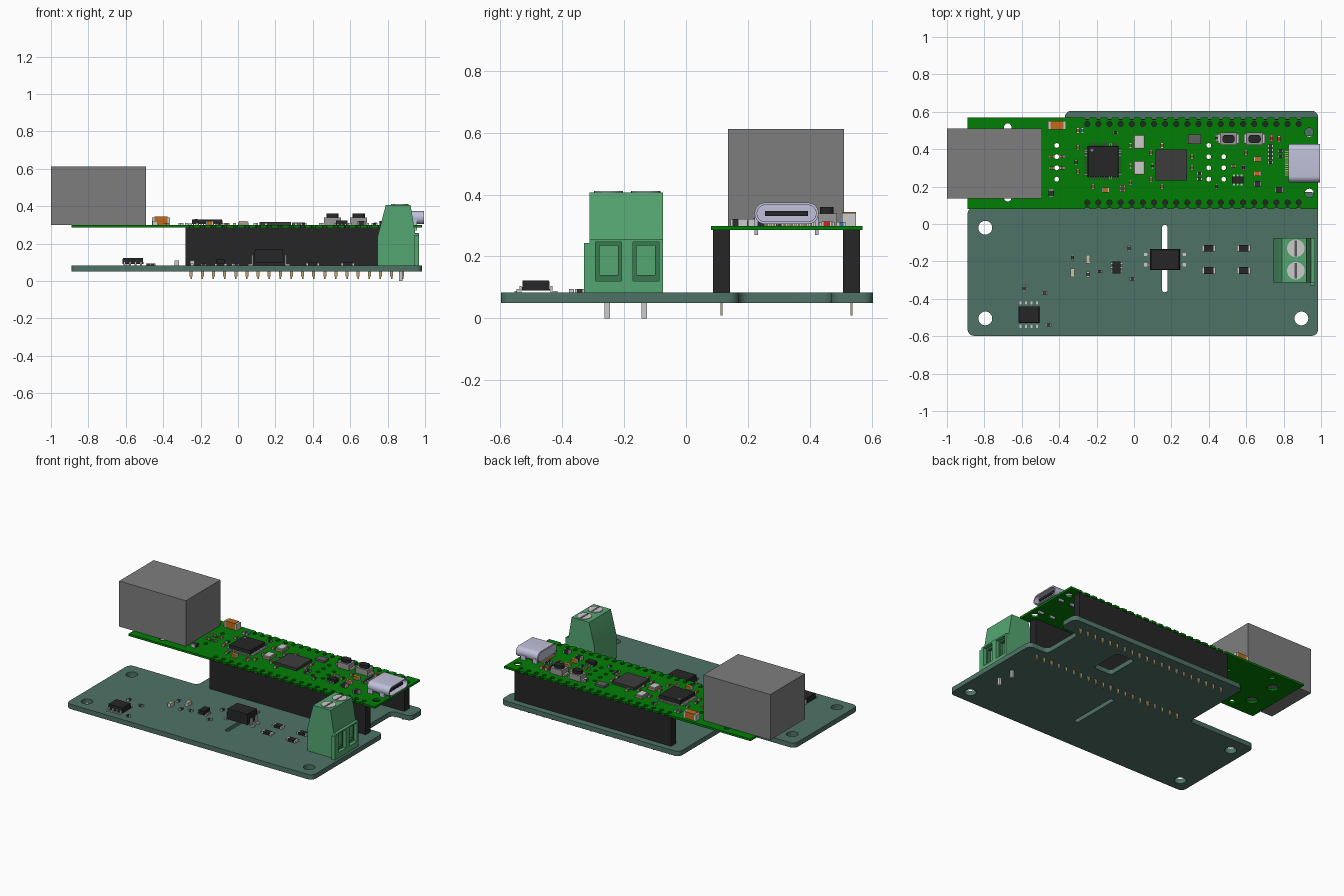
import bpy, bmesh, math
from mathutils import Vector, Matrix

if "Cube" in bpy.data.objects:
    bpy.data.objects.remove(bpy.data.objects["Cube"])

def material(rgb):
    name = "mat_%d_%d_%d" % rgb
    m = bpy.data.materials.get(name) or bpy.data.materials.new(name)
    m.diffuse_color = [(c / 255) ** 2.2 for c in rgb] + [1]
    m.use_nodes = True
    m.node_tree.nodes["Principled BSDF"].inputs["Base Color"].default_value = m.diffuse_color
    return m

def finish(name, bm, color):
    bmesh.ops.recalc_face_normals(bm, faces=bm.faces)
    me = bpy.data.meshes.new(name)
    bm.to_mesh(me)
    bm.free()
    me.materials.append(material(color))
    ob = bpy.data.objects.new(name, me)
    bpy.context.collection.objects.link(ob)
    return ob

def boxes(name, color, items, taper=1.0):
    """Boxes given as (x, y, bottom z, width, depth, height); the top may taper."""
    bm = bmesh.new()
    for x, y, z, w, d, h in items:
        new = bmesh.ops.create_cube(bm, size=1)["verts"]
        for v in new:
            k = taper if v.co.z > 0 else 1
            v.co = (x + v.co.x * w * k, y + v.co.y * d * k, z + (v.co.z + .5) * h)
    return finish(name, bm, color)

def discs(name, color, items, seg=24):
    bm = bmesh.new()
    for x, y, z, r, h in items:
        bmesh.ops.create_cone(bm, cap_ends=True, segments=seg, radius1=r, radius2=r, depth=h,
                              matrix=Matrix.Translation((x, y, z + h / 2)))
    return finish(name, bm, color)

def plate(name, color, loops, h0, h1, axis="z"):
    """Outline with holes, extruded from h0 to h1 along an axis."""
    cu = bpy.data.curves.new("outline", "CURVE")
    cu.dimensions, cu.fill_mode, cu.extrude = "2D", "BOTH", (h1 - h0) / 2
    for loop in loops:
        s = cu.splines.new("POLY")
        s.points.add(len(loop) - 1)
        for p, q in zip(s.points, loop):
            p.co = (q[0], q[1], 0, 1)
        s.use_cyclic_u = True
    tmp = bpy.data.objects.new("outline", cu)
    bpy.context.collection.objects.link(tmp)
    me = bpy.data.meshes.new_from_object(tmp.evaluated_get(bpy.context.evaluated_depsgraph_get()))
    bpy.data.objects.remove(tmp)
    bm = bmesh.new()
    bm.from_mesh(me)
    bmesh.ops.remove_doubles(bm, verts=bm.verts, dist=1e-5)
    for v in bm.verts:
        a, b, h = v.co.x, v.co.y, v.co.z + (h0 + h1) / 2
        v.co = {"z": (a, b, h), "y": (a, h, b), "x": (h, a, b)}[axis]
    return finish(name, bm, color)

def circle(x, y, r, n=16):
    return [(x + r * math.cos(2 * math.pi * i / n), y + r * math.sin(2 * math.pi * i / n)) for i in range(n)]

def fillet(pts, r, n=5):
    out = []
    for i, p in enumerate(pts):
        p = Vector(p)
        u = (Vector(pts[i - 1]) - p).normalized()
        v = (Vector(pts[(i + 1) % len(pts)]) - p).normalized()
        for k in range(n + 1):
            t = k / n * math.pi / 2
            out.append(tuple(p + (u + v) * r - (v * math.cos(t) + u * math.sin(t)) * r))
    return out

def rect(x0, x1, y0, y1):
    return [(x0, y0), (x1, y0), (x1, y1), (x0, y1)]

BASE, GREEN, BLACK, GREY = (80, 114, 103), (8, 125, 14), (42, 42, 44), (125, 125, 125)
TERM, GOLD, SILVER, BEIGE = (86, 165, 112), (190, 165, 115), (190, 190, 188), (205, 190, 160)
ORANGE, USB = (190, 105, 35), (190, 192, 216)
ZB, ZG = .083, .299                       # top of the lower and upper boards
PINS = [-.25 + .0595 * i for i in range(20)]
ROWS = (.115, .535)

# lower board with notches, slot, window and mounting holes
outline = fillet([(-.89, -.598), (.985, -.598), (.985, .17), (.84, .17), (.84, .47), (.985, .47),
                  (.985, .605), (-.37, .605), (-.37, .09), (-.89, .09)], .035)
plate("lower_board", BASE, [outline, fillet(rect(.15, .18, -.365, -.005), .0149),
      fillet(rect(.37, .51, .22, .445), .02)] +
      [circle(x, y, .037, 24) for x, y in ((-.795, -.02), (-.795, -.505), (.895, -.505))], .05, ZB)

# upper board with castellated edges and drilled holes
def scallops(y, s):
    return [(x - s * .013 * math.cos(math.pi * k / 4), y + s * .013 * math.sin(math.pi * k / 4))
            for x in PINS[::s] for k in range(5)]
edge = ([(-.89, .08)] + scallops(.08, 1) + [(.985, .08), (.985, .57)] + scallops(.57, -1) + [(-.89, .57)])
drills = [circle(x, y, .014, 10) for x in PINS for y in ROWS]
drills += [circle(x, .24 + .06 * i, .013, 12) for x, n in ((-.413, 4), (.4, 4), (.48, 3)) for i in range(n)]
drills += [circle(x, y, r) for x, r, ys in ((.937, .024, (.165, .49)), (-.675, .02, (.14, .518)),
                                           (-.76, .035, (.225, .425))) for y in ys]
plate("upper_board", GREEN, [edge] + drills, .285, ZG)

# header strips and their pins
boxes("headers", BLACK, [((PINS[0] + PINS[-1]) / 2, y, ZB, 1.19, .055, .202) for y in ROWS])
boxes("header_pins", GOLD, [(x, y, z, w, .007, .05 - z) for x in PINS for y in ROWS
                            for z, w in ((.025, .016), (.01, .008))])

# network jack block
boxes("network_jack", GREY, [(-.745, .323, ZG, .508, .375, .313)])

# screw terminal: body, front frame with two wire openings, key strip, screws, legs
TY = (-.25, -.13)
plate("terminal_body", TERM, [[(.747, ZB), (.747, .24), (.79, .407), (.922, .407), (.947, .257),
                               (.92, .257), (.92, ZB)]], -.312, -.074, "y")
plate("terminal_front", TERM, [rect(-.312, -.074, ZB, .257)] +
      [rect(y - .042, y + .042, .12, .247) for y in TY], .92, .968, "x")
boxes("terminal_key", TERM, [(.955, -.32, ZB, .026, .018, .16)])
plate("wire_guides", (60, 120, 80), [loop for y in TY for loop in
      (rect(y - .042, y + .042, .12, .247), rect(y - .03, y + .03, .14, .235))], .92, .945, "x")
discs("terminal_screws", SILVER, [(.865, y, .395, .047, .016) for y in TY])
boxes("screw_slots", (90, 90, 90), [(.865, y, .409, .014, .085, .003) for y in TY])
boxes("terminal_legs", SILVER, [(.87, y - .005, 0, .018, .018, .06) for y in TY])

# isolator straddling the slot
boxes("isolator_body", BLACK, [(.165, -.19, .1, .16, .112, .07)], .93)
boxes("isolator_legs", SILVER, [(.165 + s * o, y, z, w, .018, h) for s in (-1, 1) for y in (-.217, -.163)
                                for o, z, w, h in ((.099, ZB, .026, .008), (.09, ZB, .008, .055))])

# eight-leg chip
boxes("eight_leg_chip", BLACK, [(-.562, -.485, .09, .113, .09, .033)], .95)
boxes("eight_leg_chip_legs", SILVER, [(-.607 + .0297 * i, -.485 + s * o, z, .011, d, h)
      for i in range(4) for s in (-1, 1) for o, z, d, h in ((.06, ZB, .02, .006), (.05, ZB, .007, .022))])

# lower board small parts
boxes("small_chip", BLACK, [(-.093, -.232, .09, .042, .065, .026)])
boxes("small_chip_legs", SILVER, [(-.093 + s * .026, -.232 + o, ZB, .014, .01, .012)
                                  for s in (-1, 1) for o in (-.02, 0, .02)])
RES = [(x, y) for x in (.4, .587) for y in (-.13, -.248)]
boxes("resistors", BLACK, [(x, y, ZB, .05, .036, .015) for x, y in RES])
boxes("resistor_ends", SILVER, [(x + s * .031, y, ZB, .012, .036, .014) for x, y in RES for s in (-1, 1)])
CAPS = [(-.328, -.26), (-.245, -.188)]
boxes("ceramic_caps", BEIGE, [(x, y, ZB, .022, .026, .025) for x, y in CAPS])
boxes("ceramic_cap_ends", SILVER, [(x, y + s * .018, ZB, .023, .01, .026) for x, y in CAPS for s in (-1, 1)])
TINY = [(-.328, -.18, 0), (-.245, -.27, 0), (-.183, -.253, 1), (-.027, -.13, 0), (-.01, -.293, 1),
        (-.588, -.343, 0), (-.478, -.37, 1), (-.455, -.54, 1)]
def passives(name, color, items, z, l=.018, d=.016, h=.012):
    def swap(a, b, r):
        return (a, b) if r else (b, a)
    boxes(name, color, [(x, y, z, *swap(l, d, r), h) for x, y, r in items])
    ends = []
    for x, y, r in items:
        for s in (-1, 1):
            ox, oy = swap(s * (l / 2 + .003), 0, r)
            ends.append((x + ox, y + oy, z, *swap(.006, d, r), h))
    boxes(name + "_ends", SILVER, ends)
passives("tiny_passives", (60, 55, 52), TINY, ZB)

# leaded square chip with pins on four sides
boxes("square_chip", BLACK, [(-.165, .335, .306, .165, .165, .024)], .97)
boxes("square_chip_pins", SILVER, [p for i in range(12) for s in (-1, 1) for o in [-.072 + .0131 * i]
      for p in ((-.165 + o, .335 + s * .091, ZG, .006, .02, .009),
                (-.165 + s * .091, .335 + o, ZG, .02, .006, .009))])
discs("chip_dot", GREY, [(-.225, .395, .3295, .008, .001)], 12)

# leadless processor, memory and regulator chips
boxes("processor_chip", (62, 62, 64), [(.2, .315, ZG, .168, .165, .018)])
boxes("memory_chip", (95, 95, 95), [(.323, .453, ZG, .07, .05, .014)])
boxes("regulator_chip", BLACK, [(.555, .235, ZG, .062, .036, .024)])
boxes("regulator_legs", SILVER, [(.535 + .02 * i, .235 + s * .022, ZG, .009, .014, .008)
                                 for i in range(3) for s in (-1, 1)])

# crystals
XT = [(.028, .44), (.028, .3)]
boxes("crystal_base", (160, 150, 125), [(x, y, ZG, .056, .072, .014) for x, y in XT])
boxes("crystal_lid", SILVER, [(x, y, ZG + .014, .046, .062, .008) for x, y in XT])

# large orange capacitor
boxes("large_cap", ORANGE, [(-.412, .527, ZG, .07, .045, .045)])
boxes("large_cap_ends", SILVER, [(-.412 + s * .042, .527, ZG, .014, .045, .042) for s in (-1, 1)])

# push buttons
BT = [(.505, .455), (.645, .455)]
boxes("button_body", (150, 150, 150), [(x, y, ZG, .09, .066, .04) for x, y in BT])
boxes("button_feet", SILVER, [(x + s * .05, y, ZG, .012, .05, .012) for x, y in BT for s in (-1, 1)])
for x, y in BT:
    plate("button_cap", BLACK, [fillet(rect(x - .033, x + .033, y - .022, y + .022), .018)], .338, .36)

# connector shell, tongue, feet and contacts
def pill(i):
    return fillet(rect(.222 + i, .428 - i, .305 + i, .374 - i), .033 - i, 8)
plate("usb_shell", USB, [pill(0), pill(.008)], .83, .995, "x")
plate("usb_back", USB, [pill(.004)], .826, .85, "x")
boxes("usb_tongue", BLACK, [(.915, .325, .331, .13, .14, .016)])
boxes("usb_feet", USB, [(x, .325 + s * .098, .27, .035, .012, .06) for x in (.85, .94) for s in (-1, 1)])
boxes("usb_contacts", GOLD, [(.82, .262 + .0115 * i, ZG, .024, .006, .008) for i in range(12)])

# upper board small parts
BR, BK = (125, 85, 55), (50, 50, 55)
passives("brown_caps", BR, [(x, y, r) for x, r, ys in ((-.44, 1, (.3, .36)), (-.385, 1, (.3, .36)),
    (-.3, 0, (.28, .41, .5)), (-.22, 0, (.2,)), (-.02, 0, (.22, .31, .42)), (.09, 0, (.24, .38)),
    (.15, 0, (.2, .42)), (.31, 0, (.3, .36)), (.53, 1, (.31,)), (.6, 0, (.38,)), (-.06, 1, (.18, .2)))
    for y in ys], ZG)
passives("black_resistors", BK, [(x, y, r) for x, r, ys in ((-.31, 0, (.33,)), (-.1, 1, (.49,)),
    (.1, 0, (.31,)), (.35, 1, (.24, .27)), (.44, 0, (.2, .46)), (.585, 0, (.3,)),
    (.73, 1, (.33, .352, .374, .396, .418)), (.785, 1, (.36, .39))) for y in ys], ZG)
passives("orange_caps", ORANGE, [(-.152, .182, 1), (.658, .27, 1), (.66, .348, 1)], ZG, .028, .026, .022)
passives("dark_blocks", BK, [(-.443, .165, 0), (.775, .183, 1), (.66, .215, 1)], ZG, .03, .03, .022)
passives("status_lights", (200, 40, 35), [(.775, .455, 0), (.735, .458, 0)], ZG, .022, .018, .014)
passives("blue_part", (60, 110, 160), [(-.275, .5, 0)], ZG)

# smooth the round parts, keep edges sharp
bpy.ops.object.select_all(action="SELECT")
bpy.context.view_layer.objects.active = bpy.context.selected_objects[0]
bpy.ops.object.shade_smooth_by_angle()
